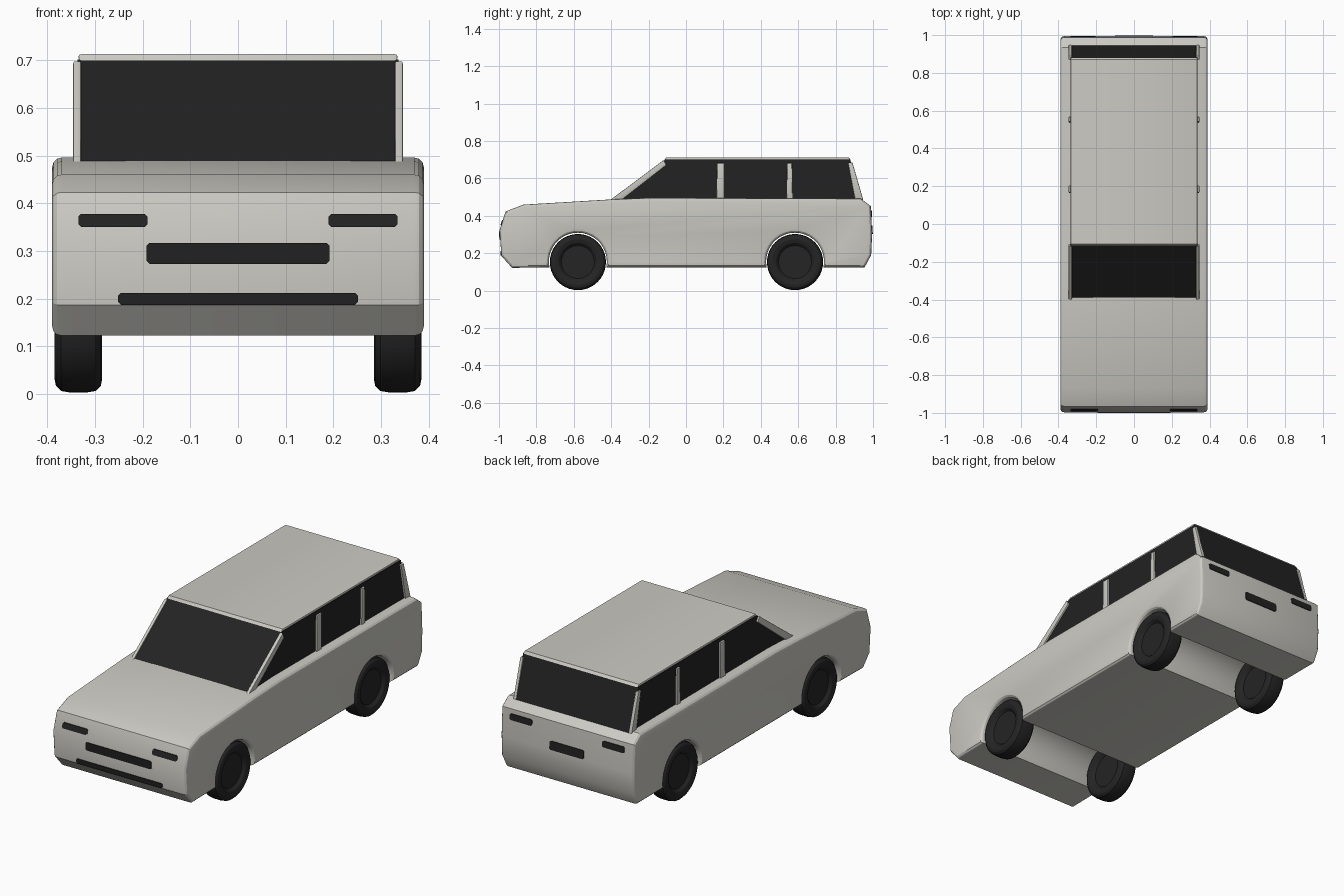
import bpy, bmesh, math

if "Cube" in bpy.data.objects:
    bpy.data.objects.remove(bpy.data.objects["Cube"])


def material(name, rgb):
    m = bpy.data.materials.new(name)
    m.diffuse_color = (*rgb, 1)
    m.use_nodes = True
    m.node_tree.nodes["Principled BSDF"].inputs["Base Color"].default_value = m.diffuse_color
    return m


PAINT = material("warm grey paint", (0.60, 0.59, 0.545))
GLASS = material("dark glass", (0.016, 0.016, 0.016))
RUBBER = material("black rubber", (0.018, 0.018, 0.018))


def finish(name, bm, mat):
    bmesh.ops.recalc_face_normals(bm, faces=bm.faces)
    me = bpy.data.meshes.new(name)
    bm.to_mesh(me)
    bm.free()
    me.materials.append(mat)
    ob = bpy.data.objects.new(name, me)
    bpy.context.collection.objects.link(ob)
    bpy.context.view_layer.objects.active = ob
    ob.select_set(True)
    bpy.ops.object.shade_smooth_by_angle(angle=math.radians(25))
    ob.select_set(False)
    return ob


def extrude_x(name, profile, x0, x1, mat, bevel=0, segments=1):
    """Extrude a (y, z) profile along x, rounding the rims of both sides."""
    bm = bmesh.new()
    left = [bm.verts.new((x0, y, z)) for y, z in profile]
    right = [bm.verts.new((x1, y, z)) for y, z in profile]
    caps = [bm.faces.new(left), bm.faces.new(right[::-1])]
    n = len(profile)
    for i in range(n):
        j = (i + 1) % n
        bm.faces.new((left[i], right[i], right[j], left[j]))
    bmesh.ops.recalc_face_normals(bm, faces=bm.faces)
    if bevel:
        rims = {e for f in caps for e in f.edges}
        bmesh.ops.bevel(bm, geom=list(rims), offset=bevel, segments=segments,
                        profile=0.5, affect='EDGES', clamp_overlap=True)
    return finish(name, bm, mat)


def arch(cy, r=0.155, cz=0.155, floor=0.125, steps=20):
    """Wheel arch outline from the rear foot over to the front foot."""
    a0 = math.asin((floor - cz) / r)
    return [(cy + r * math.cos(a), cz + r * math.sin(a))
            for a in (a0 + (math.pi - 2 * a0) * i / steps for i in range(steps + 1))]


# Body shell with both wheel arches running across the full width
FRONT, REAR = -0.578, 0.583
nose = [(-0.93, 0.122), (-0.987, 0.186), (-0.997, 0.323), (-0.965, 0.423), (-0.87, 0.46)]
tail = [(0.935, 0.492), (0.988, 0.452), (0.995, 0.30), (0.99, 0.19), (0.955, 0.125)]
extrude_x("body", nose + [(-0.4, 0.488), (-0.2, 0.496)] + tail + arch(REAR) + arch(FRONT),
          -0.39, 0.39, PAINT, 0.02, 3)

# Greenhouse and roof panel
extrude_x("cabin_glass", [(-0.40, 0.48), (-0.11, 0.702), (0.877, 0.702), (0.947, 0.48)],
          -0.337, 0.337, GLASS)
extrude_x("roof", [(-0.115, 0.700), (-0.105, 0.713), (0.87, 0.713), (0.88, 0.700)],
          -0.335, 0.335, PAINT, 0.006, 2)

# Window pillars on both sides
pillars = {
    "windscreen_pillar": [(-0.405, 0.485), (-0.345, 0.485), (-0.105, 0.672), (-0.12, 0.698)],
    "middle_pillar": [(0.163, 0.485), (0.205, 0.485), (0.205, 0.682), (0.168, 0.682)],
    "rear_pillar": [(0.538, 0.485), (0.570, 0.485), (0.566, 0.682), (0.542, 0.682)],
    "tailgate_pillar": [(0.905, 0.485), (0.948, 0.485), (0.89, 0.685), (0.867, 0.682)],
}
for side, s in (("left", -1), ("right", 1)):
    for name, prof in pillars.items():
        extrude_x(f"{name}_{side}", prof, *sorted((s * 0.329, s * 0.346)), PAINT, 0.004, 2)


def surface_y(z, outline):
    """y of the nose or tail surface at height z."""
    pts = sorted(outline, key=lambda p: p[1])
    for (ya, za), (yb, zb) in zip(pts, pts[1:]):
        if za <= z <= zb:
            return ya + (yb - ya) * (z - za) / (zb - za)


def plate(name, x0, x1, z0, z1, outline, out, c=0.006):
    """Thin corner-cut plate lying on the nose or tail."""
    ring = [(x0 + c, z0), (x1 - c, z0), (x1, z0 + c), (x1, z1 - c),
            (x1 - c, z1), (x0 + c, z1), (x0, z1 - c), (x0, z0 + c)]
    bm = bmesh.new()
    rows = [[bm.verts.new((x, surface_y(z, outline) + out * d, z)) for x, z in ring]
            for d in (-0.004, 0.004)]
    bm.faces.new(rows[0])
    bm.faces.new(rows[1][::-1])
    for i in range(8):
        j = (i + 1) % 8
        bm.faces.new((rows[0][i], rows[1][i], rows[1][j], rows[0][j]))
    finish(name, bm, GLASS)


# Grille, lower intake, lamps and rear plate
plate("grille", -0.192, 0.192, 0.273, 0.317, nose, -1)
plate("lower_intake", -0.252, 0.252, 0.187, 0.212, nose, -1)
plate("rear_plate", -0.10, 0.10, 0.302, 0.348, tail, 1)
for side, s in (("left", -1), ("right", 1)):
    a, b = sorted((s * 0.19, s * 0.335))
    plate(f"headlamp_{side}", a, b, 0.350, 0.378, nose, -1)
    a, b = sorted((s * 0.205, s * 0.335))
    plate(f"tail_lamp_{side}", a, b, 0.395, 0.428, tail, 1)


def wheel(name, cx, cy, cz=0.153, n=40):
    """Lathe a tyre with a recessed hub around the x axis."""
    half = [(0.030, 0.0), (0.030, 0.088), (0.036, 0.094), (0.044, 0.102),
            (0.050, 0.122), (0.047, 0.136), (0.036, 0.147), (0.018, 0.150)]
    section = half + [(-x, r) for x, r in half[::-1]]
    bm = bmesh.new()
    vs = [bm.verts.new((cx + x, cy, cz + r)) for x, r in section]
    es = [bm.edges.new(p) for p in zip(vs, vs[1:])]
    bmesh.ops.spin(bm, geom=vs + es, cent=(cx, cy, cz), axis=(1, 0, 0),
                   angle=2 * math.pi, steps=n)
    bmesh.ops.remove_doubles(bm, verts=bm.verts, dist=1e-5)
    finish(name, bm, RUBBER)


# Four wheels
for end, y in (("front", FRONT), ("rear", REAR)):
    for side, s in (("left", -1), ("right", 1)):
        wheel(f"{end}_wheel_{side}", s * 0.335, y)
